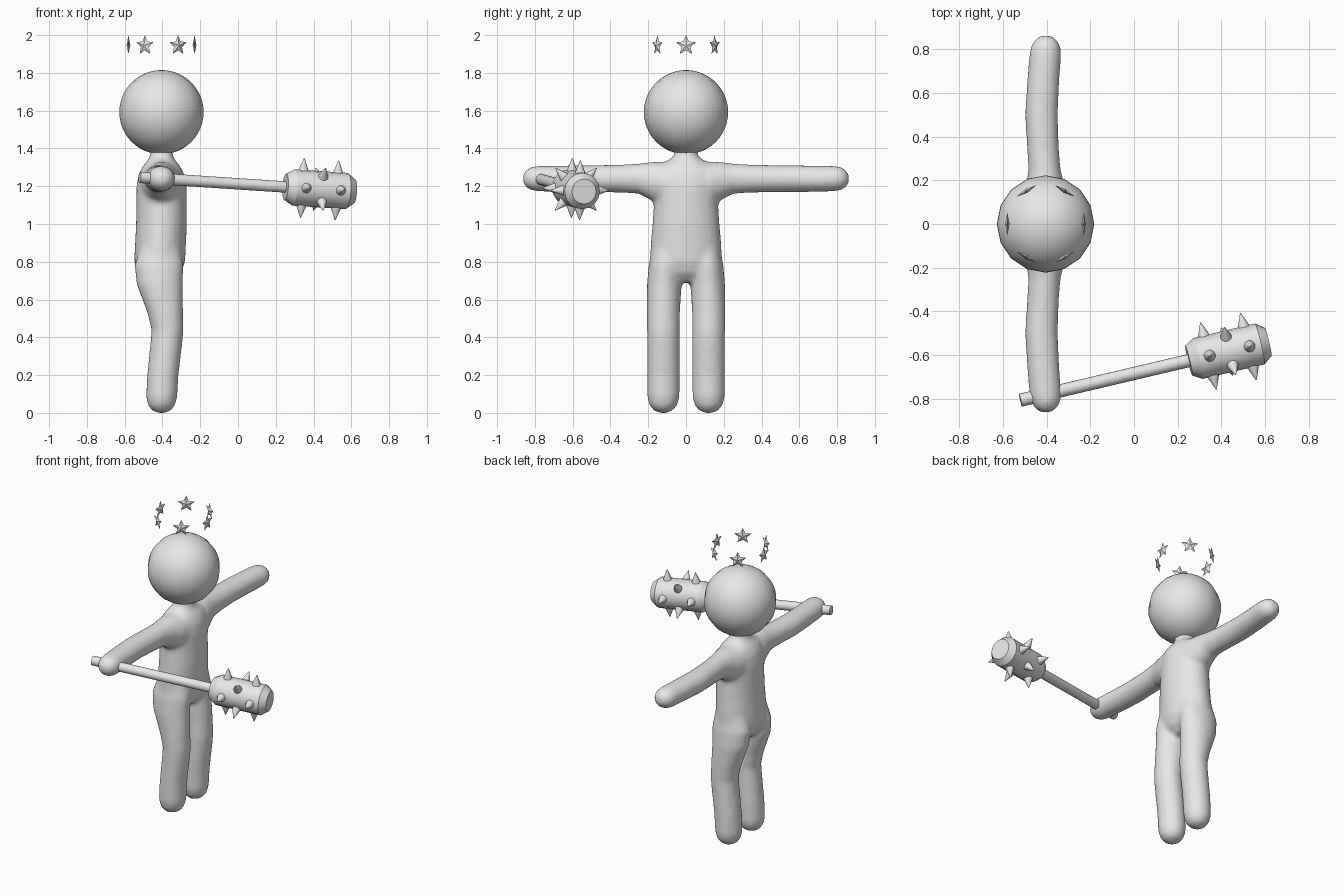
import bpy, bmesh, math
from mathutils import Vector, Matrix

if "Cube" in bpy.data.objects:
    bpy.data.objects.remove(bpy.data.objects["Cube"])

grey = bpy.data.materials.new("plain grey")
grey.diffuse_color = (0.8, 0.8, 0.8, 1)
grey.use_nodes = True
grey.node_tree.nodes["Principled BSDF"].inputs["Base Color"].default_value = grey.diffuse_color


def finish(name, bm, smooth=None):
    """Turn a bmesh into a named object with the shared material."""
    bmesh.ops.recalc_face_normals(bm, faces=bm.faces)
    me = bpy.data.meshes.new(name)
    bm.to_mesh(me)
    bm.free()
    me.materials.append(grey)
    ob = bpy.data.objects.new(name, me)
    bpy.context.collection.objects.link(ob)
    if smooth is not None:
        bpy.ops.object.select_all(action='DESELECT')
        ob.select_set(True)
        bpy.context.view_layer.objects.active = ob
        bpy.ops.object.shade_smooth_by_angle(angle=math.radians(smooth))
    return ob


def loft(bm, rings, n=24, matrix=Matrix()):
    """Skin rings of (x, y, z, vector u, vector v) into a closed tube."""
    loops = []
    for c, u, v in rings:
        loops.append([bm.verts.new(matrix @ (Vector(c)
                      + Vector(u) * math.cos(2 * math.pi * i / n)
                      + Vector(v) * math.sin(2 * math.pi * i / n))) for i in range(n)])
    for a, b in zip(loops, loops[1:]):
        for i in range(n):
            j = (i + 1) % n
            bm.faces.new((a[i], a[j], b[j], b[i]))
    bm.faces.new(loops[0][::-1])
    bm.faces.new(loops[-1])


def upright(rings):
    """(x, y, z, x radius, y radius) to horizontal rings."""
    return [((x, y, z), (rx, 0, 0), (0, ry, 0)) for x, y, z, rx, ry in rings]


# Body: overlapping tubes fused into one soft skin
bm = bmesh.new()
# torso and neck
loft(bm, upright([
    (-.415, 0, .69, .07, .09), (-.415, 0, .74, .115, .17), (-.415, 0, .80, .135, .193),
    (-.41, 0, .90, .135, .187), (-.405, 0, 1.0, .135, .178), (-.405, 0, 1.1, .134, .171),
    (-.405, 0, 1.2, .133, .175), (-.405, 0, 1.26, .122, .175), (-.405, 0, 1.305, .10, .16),
    (-.405, 0, 1.335, .075, .10), (-.405, 0, 1.355, .062, .066), (-.405, 0, 1.44, .055, .055)]))
for s in (-1, 1):
    # leg, bent a little at the knee
    loft(bm, upright([
        (-.405, s * .12, 0, .02, .02), (-.405, s * .12, .012, .05, .05),
        (-.405, s * .12, .04, .072, .074), (-.404, s * .12, .085, .083, .086),
        (-.398, s * .12, .2, .083, .087), (-.378, s * .12, .38, .085, .087),
        (-.373, s * .12, .44, .085, .087), (-.385, s * .12, .53, .095, .088),
        (-.415, s * .115, .68, .122, .092), (-.418, s * .11, .78, .13, .088),
        (-.41, s * .1, .9, .10, .075)]))
    # arm, flared into the shoulder
    arm = [(.05, 1.21, -.405, .115, .12), (.13, 1.215, -.405, .105, .115),
           (.19, 1.228, -.407, .086, .10), (.25, 1.24, -.41, .074, .08),
           (.35, 1.24, -.417, .073, .074), (.5, 1.24, -.424, .075, .072),
           (.65, 1.24, -.416, .074, .070), (.78, 1.24, -.406, .073, .068),
           (.82, 1.24, -.404, .066, .062), (.85, 1.24, -.404, .045, .043),
           (.863, 1.24, -.404, .02, .02)]
    loft(bm, [((x, s * y, z), (rx, 0, 0), (0, 0, rz)) for y, z, x, rx, rz in arm])
body = finish("body", bm)
fuse = body.modifiers.new("fuse", 'REMESH')
fuse.mode = 'VOXEL'
fuse.voxel_size = .013
fuse.use_smooth_shade = True
soften = body.modifiers.new("soften", 'SMOOTH')
soften.factor = .5
soften.iterations = 8

# Head
bm = bmesh.new()
bmesh.ops.create_uvsphere(bm, u_segments=16, v_segments=24, radius=.223,
                          matrix=Matrix.Translation((-.405, 0, 1.592)))
finish("head", bm, 60)

# Club: built along local z, then laid along the line from butt to tip
start, end = Vector((-.52, -.807, 1.247)), Vector((.615, -.54, 1.172))
axis = (end - start).normalized()
side = Vector((0, 0, 1)).cross(axis).normalized()
up = axis.cross(side)
frame = Matrix((side, up, axis)).transposed().to_4x4()
frame.translation = start
length = (end - start).length


def turned(name, profile, n):
    """Lathe of (distance, radius) pairs along the club."""
    bm = bmesh.new()
    loft(bm, [((0, 0, d), (r, 0, 0), (0, r, 0)) for d, r in profile], n, frame)
    return finish(name, bm, 25)


turned("club_handle", [(0, .03), (.85, .03)], 16)
turned("club_head", [(length - .375, .07), (length - .332, .096),
                     (length - .04, .096), (length, .066)], 16)

# Club spikes: three rows of four, the middle row turned by 45 degrees
bm = bmesh.new()
for row in range(3):
    for k in range(4):
        turn = math.radians(90 * k + 45 * (row % 2))
        m = (frame @ Matrix.Translation((0, 0, length - .282 + .094 * row))
             @ Matrix.Rotation(turn, 4, 'Z') @ Matrix.Rotation(math.pi / 2, 4, 'Y'))
        loft(bm, [((0, 0, d), (r, 0, 0), (0, r, 0)) for d, r in
                  ((.08, .028), (.098, .026), (.158, .002))], 12, m)
finish("club_spikes", bm, 40)

# Ring of six faceted stars above the head
for k in range(6):
    bm = bmesh.new()
    rim = []
    for i in range(10):
        r = .026 if i % 2 else .055
        a = math.pi * i / 5
        rim.append(bm.verts.new((0, r * math.sin(a), r * math.cos(a))))
    for x in (-.01, .01):
        tip = bm.verts.new((x, 0, 0))
        for i in range(10):
            bm.faces.new((tip, rim[i], rim[(i + 1) % 10]))
    star = finish("star", bm)
    star.matrix_world = (Matrix.Translation((-.405, 0, 1.945))
                         @ Matrix.Rotation(math.pi * k / 3, 4, 'Z')
                         @ Matrix.Translation((.175, 0, 0)))
